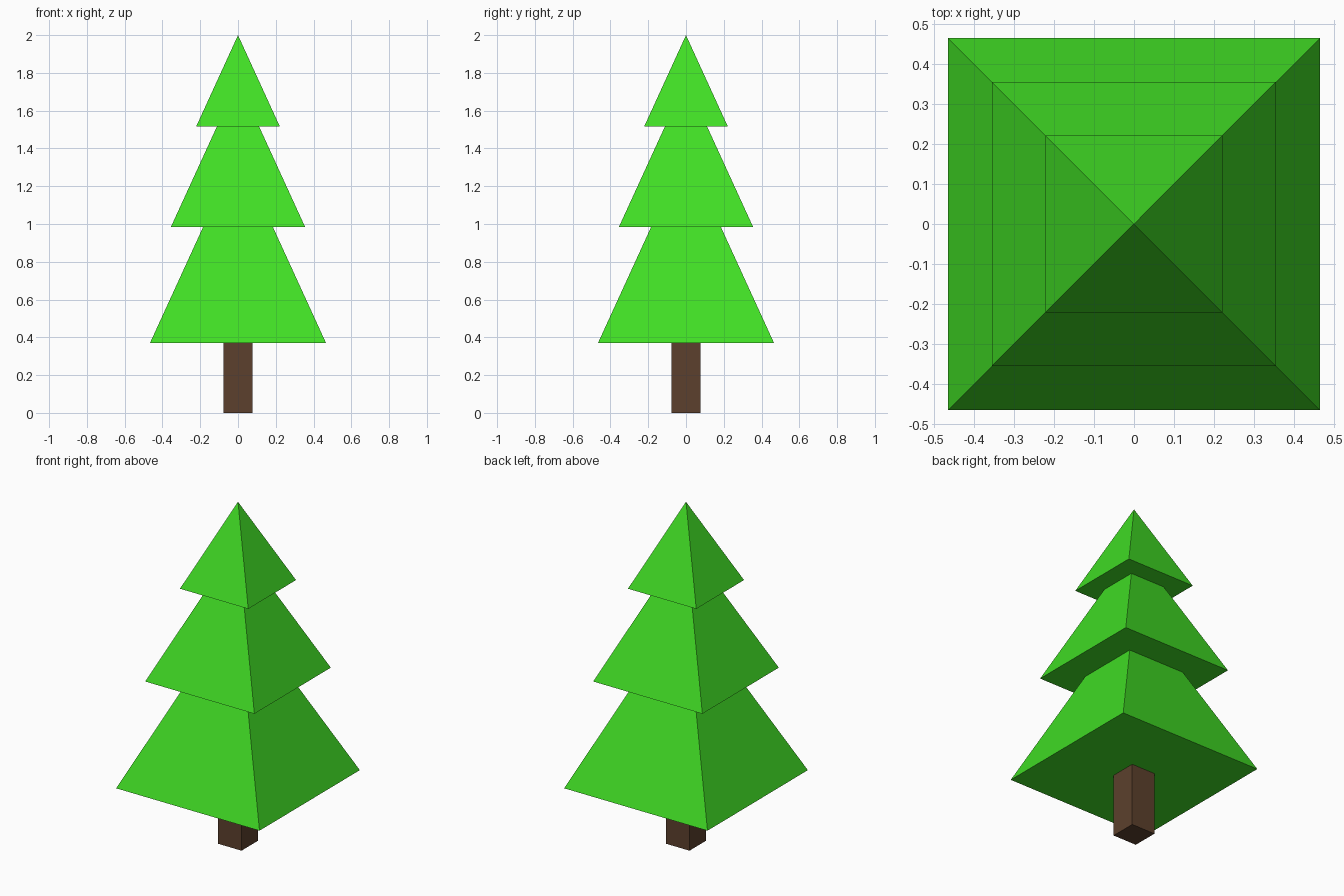
import bpy
import math

if "Cube" in bpy.data.objects:
    bpy.data.objects.remove(bpy.data.objects["Cube"])


def material(name, rgb):
    mat = bpy.data.materials.new(name)
    mat.diffuse_color = (*rgb, 1.0)
    mat.use_nodes = True
    mat.node_tree.nodes["Principled BSDF"].inputs["Base Color"].default_value = mat.diffuse_color
    return mat


leaf_green = material("leaf green", (0.053, 0.73, 0.0185))
bark_brown = material("bark brown", (0.107, 0.0513, 0.026))


def square_prism(name, half_bottom, half_top, z0, z1, mat):
    """Four-sided prism or pyramid with its sides facing the axes."""
    bpy.ops.mesh.primitive_cone_add(
        vertices=4,
        radius1=half_bottom * math.sqrt(2),
        radius2=half_top * math.sqrt(2),
        depth=z1 - z0,
        location=(0, 0, (z0 + z1) / 2),
        rotation=(0, 0, math.pi / 4),
    )
    obj = bpy.context.object
    obj.name = name
    bpy.ops.object.transform_apply(location=True, rotation=True, scale=True)
    obj.data.materials.append(mat)
    return obj


# Trunk
square_prism("trunk", 0.077, 0.077, 0.0, 0.37, bark_brown)

# Foliage tiers: scaled copies of one pyramid, each apex hidden in the tier above
HEIGHT_PER_HALF_WIDTH = 2.184
for name, half, base in (
    ("lower_foliage", 0.466, 0.37),
    ("middle_foliage", 0.355, 0.985),
    ("upper_foliage", 0.222, 1.515),
):
    square_prism(name, half, 0.0, base, base + half * HEIGHT_PER_HALF_WIDTH, leaf_green)
